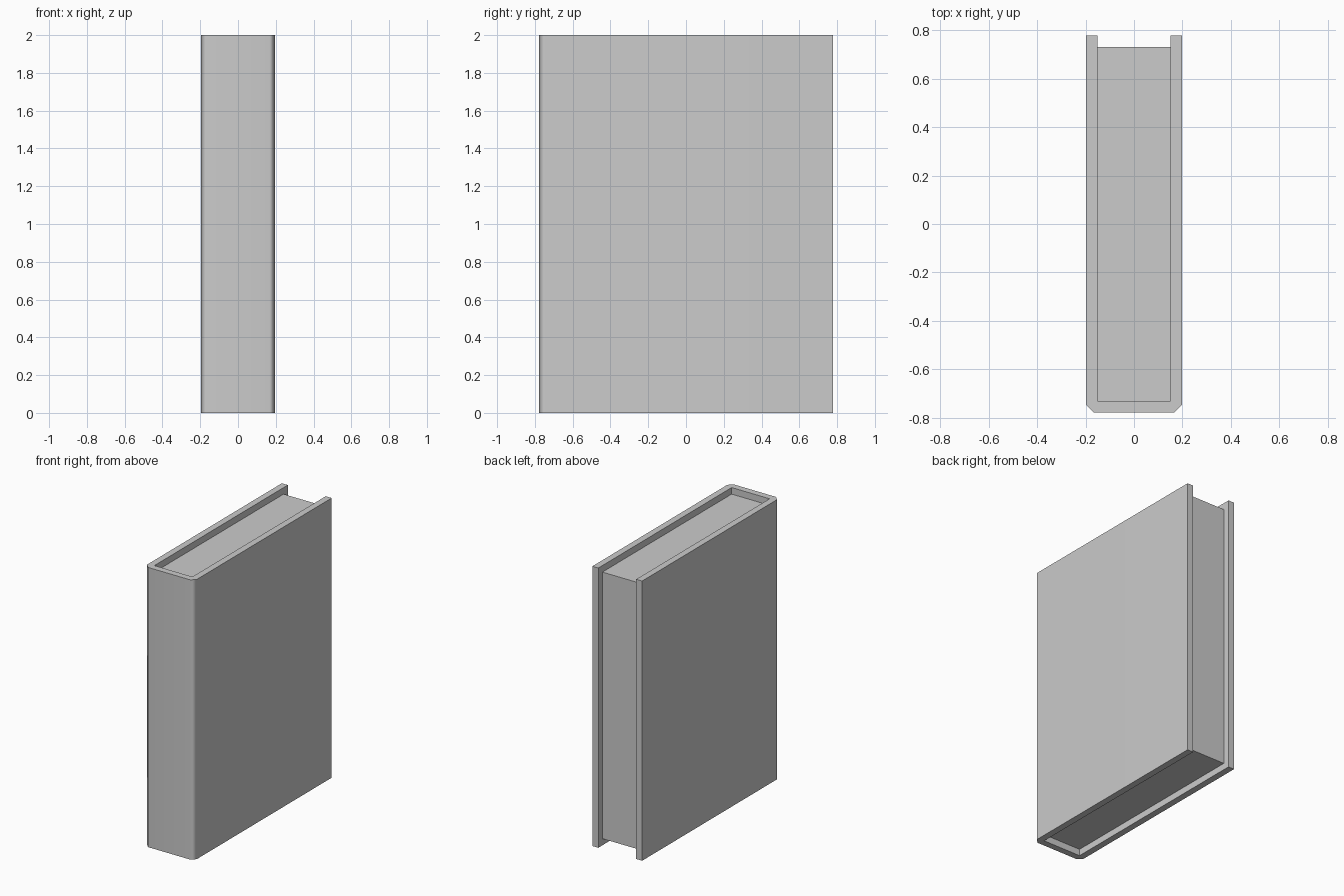
import bpy, bmesh, math

if "Cube" in bpy.data.objects:
    bpy.data.objects.remove(bpy.data.objects["Cube"])

W, D, H = 0.197, 0.777, 2.0    # half width, half depth, full height
T = 0.047                      # cover board thickness and page recess
C = 0.03                       # chamfer on the spine corners
EMBED = 0.003                  # how far the pages sink into the cover


def extrude_profile(name, points, z0, z1):
    """Extrude a closed xy outline from z0 to z1."""
    bm = bmesh.new()
    face = bm.faces.new([bm.verts.new((x, y, z0)) for x, y in points])
    result = bmesh.ops.extrude_face_region(bm, geom=[face])
    top = [v for v in result["geom"] if isinstance(v, bmesh.types.BMVert)]
    bmesh.ops.translate(bm, verts=top, vec=(0, 0, z1 - z0))
    bmesh.ops.recalc_face_normals(bm, faces=bm.faces)
    mesh = bpy.data.meshes.new(name)
    bm.to_mesh(mesh)
    bm.free()
    obj = bpy.data.objects.new(name, mesh)
    bpy.context.collection.objects.link(obj)
    return obj


# Cover: U-shaped boards and chamfered spine, right half mirrored to the left
half = [(W - C, -D), (W, -D + C), (W, D), (W - T, D), (W - T, -D + T)]
outline = half + [(-x, y) for x, y in reversed(half)]
cover = extrude_profile("cover", outline, 0, H)

# Soft shading over the spine chamfers, with flat faces kept flat
bpy.context.view_layer.objects.active = cover
cover.select_set(True)
bpy.ops.object.shade_smooth_by_angle(angle=math.radians(50))
weighted = cover.modifiers.new("weighted_normals", 'WEIGHTED_NORMAL')
weighted.keep_sharp = True
cover.select_set(False)

# Page block: recessed at the top, bottom and open edge
px, y0, y1 = W - T + EMBED, -D + T - EMBED, D - T
extrude_profile("pages", [(-px, y0), (px, y0), (px, y1), (-px, y1)], T, H - T)
